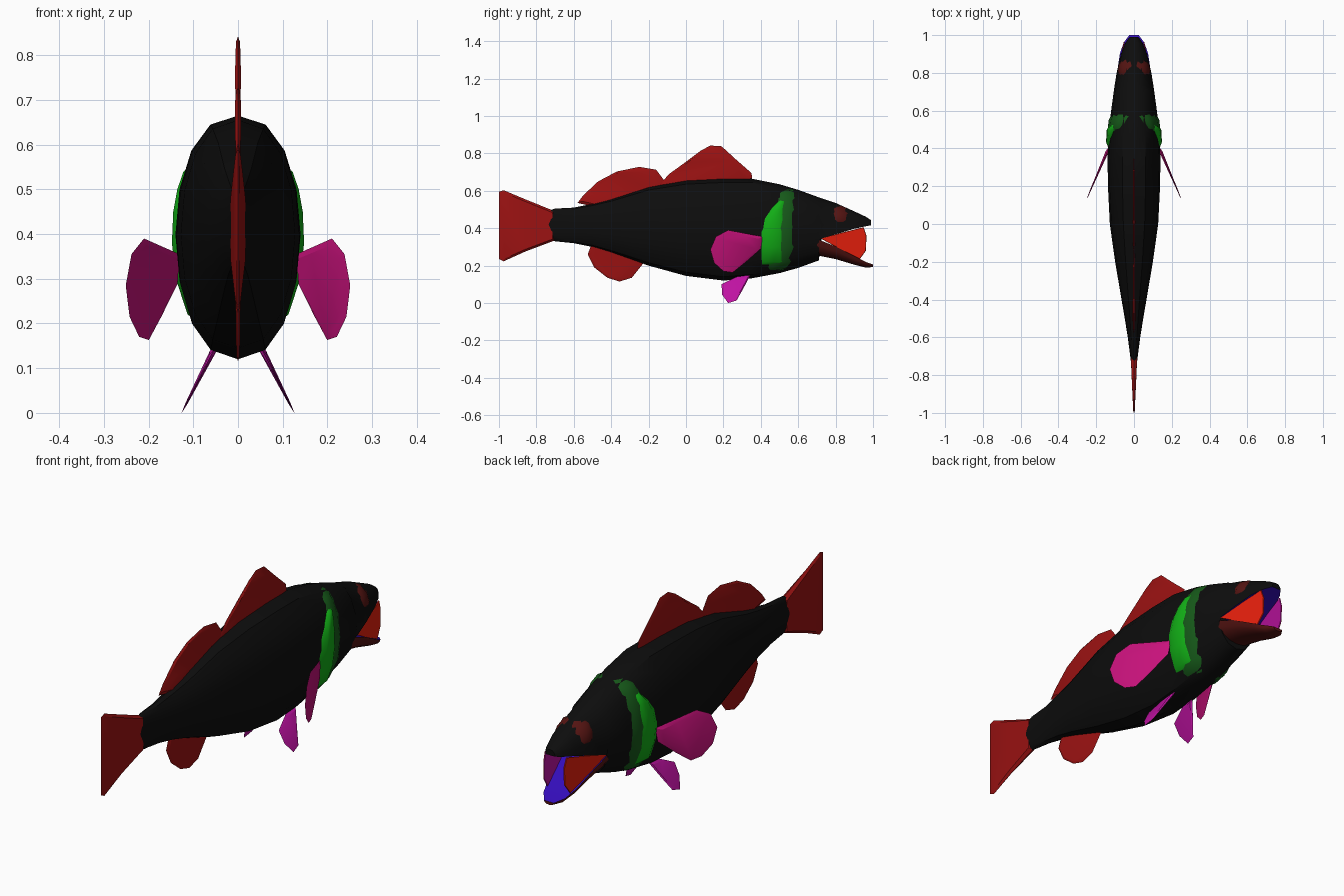
import bpy, bmesh, math

if "Cube" in bpy.data.objects:
    bpy.data.objects.remove(bpy.data.objects["Cube"], do_unlink=True)


def material(name, r, g, b):
    m = bpy.data.materials.new(name)
    m.use_nodes = True
    m.diffuse_color = (r, g, b, 1)
    bsdf = m.node_tree.nodes["Principled BSDF"]
    bsdf.inputs["Base Color"].default_value = (r, g, b, 1)
    return m


BLACK = material("body black", .004, .004, .004)
RED = material("fin red", .33, .006, .006)
DARK_RED = material("dark red", .09, .007, .006)
CHEEK = material("bright red", .85, .015, .004)
PINK = material("fin magenta", .58, .006, .2)
PURPLE = material("purple magenta", .52, .006, .36)
GREEN = material("bright green", .006, .42, .008)
DARK_GREEN = material("dark green", .008, .1, .01)
BLUE = material("mouth blue", .035, .004, .5)


def finish(name, bm, mats, angle=35):
    me = bpy.data.meshes.new(name)
    bm.to_mesh(me)
    bm.free()
    for m in mats:
        me.materials.append(m)
    ob = bpy.data.objects.new(name, me)
    bpy.context.collection.objects.link(ob)
    bpy.ops.object.select_all(action='DESELECT')
    ob.select_set(True)
    bpy.context.view_layer.objects.active = ob
    bpy.ops.object.shade_smooth_by_angle(angle=math.radians(angle))
    return ob


# Stations along the fish: y, top, bottom, half width
BODY = [(-.775, .46, .39, .008), (-.755, .488, .35, .013), (-.7, .505, .33, .02),
        (-.6, .51, .32, .033), (-.5, .53, .30, .049), (-.4, .555, .27, .066),
        (-.2, .62, .2, .1), (0, .655, .145, .128), (.2, .665, .12, .138),
        (.35, .665, .132, .14), (.5, .635, .16, .133), (.6, .605, .188, .121),
        (.71, .565, .228, .106)]
HEAD = [(.725, .56, .13, .104), (.8, .535, .2, .092), (.9, .49, .305, .07),
        (.96, .462, .358, .046), (.99, .442, .39, .024)]
JAW = [(.7, .43, .255, .1), (.8, .37, .235, .09), (.9, .295, .205, .075),
       (.96, .25, .19, .055), (1, .22, .192, .025)]
POWER = .85


def ring(bm, station, cut=0, n=16):
    y, top, bottom, w = station
    mid, rad = (top + bottom) / 2, (top - bottom) / 2
    verts = []
    for i in range(n):
        a = 2 * math.pi * i / n
        s = math.sin(a)
        z = mid + rad * math.cos(a)
        if cut > 0:
            z = max(z, mid)
        if cut < 0:
            z = min(z, mid)
        verts.append(bm.verts.new((math.copysign(w * abs(s) ** POWER, s), y, z)))
    return verts


def loft(name, rings, bm, mats, inner):
    for a, b in zip(rings, rings[1:]):
        for i in range(len(a)):
            j = (i + 1) % len(a)
            bm.faces.new((a[i], a[j], b[j], b[i]))
    bm.faces.new(rings[0])
    bm.faces.new(rings[-1])
    bmesh.ops.recalc_face_normals(bm, faces=bm.faces)
    for f in bm.faces:
        f.material_index = int(inner(f.normal, f.calc_center_median()))
    return finish(name, bm, mats)


# Body with upper jaw, flat blue palate
bm = bmesh.new()
loft("body", [ring(bm, s) for s in BODY] + [ring(bm, s, 1) for s in HEAD], bm,
     [BLACK, BLUE], lambda n, c: c.y > .71 and n.z < -.5 and c.z > .3)

# Lower jaw with flat blue floor
bm = bmesh.new()
loft("lower_jaw", [ring(bm, s, -1) for s in JAW], bm, [DARK_RED, BLUE],
     lambda n, c: n.z > .5)


# Fin: sharp outer rim, raised inner panel on both sides, thinner away from root
def fin(name, outline, mats, root, t, inset=.87, taper=.85, offset=None, side=1):
    bm = bmesh.new()
    n = len(outline)
    cy = sum(p[0] for p in outline) / n
    cz = sum(p[1] for p in outline) / n
    inner = [(cy + (y - cy) * inset, cz + (z - cz) * inset) for y, z in outline]
    far = max(math.dist(p, root) for p in outline)

    def vert(p, sign):
        x = offset(*p) if offset else 0
        x += sign * t * (1 - taper * math.dist(p, root) / far)
        return bm.verts.new((x * side, *p))

    rim = [vert(p, 0) for p in outline]
    for sign in (1, -1):
        panel = [vert(p, sign) for p in inner]
        bm.faces.new(panel)
        for i in range(n):
            j = (i + 1) % n
            bm.faces.new((rim[i], rim[j], panel[j], panel[i]))
    bmesh.ops.recalc_face_normals(bm, faces=bm.faces)
    if len(mats) > 1:
        for f in bm.faces:
            f.material_index = int(f.normal.x * side < 0)
    return finish(name, bm, mats, 20)


fin("tail_fin", [(-.7, .49), (-.86, .555), (-.975, .603), (-1, .595), (-1, .235),
                 (-.975, .223), (-.86, .275), (-.7, .335)], [RED], (-.7, .41), .02, .92)
fin("front_dorsal_fin", [(-.15, .6), (-.13, .645), (-.09, .69), (0, .755), (.08, .815),
                         (.13, .842), (.19, .838), (.27, .765), (.35, .695),
                         (.36, .62)], [RED], (.1, .62), .014, .9)
fin("rear_dorsal_fin", [(-.42, .5), (-.58, .535), (-.55, .575), (-.47, .65), (-.37, .703),
                        (-.25, .728), (-.16, .713), (-.12, .66), (-.13, .58)],
    [RED], (-.35, .53), .014, .9)
fin("anal_fin", [(-.5, .33), (-.525, .26), (-.49, .19), (-.42, .135), (-.355, .115),
                 (-.29, .135), (-.23, .21), (-.22, .26)], [RED], (-.38, .3), .014, .9)

PECTORAL = [(.41, .355), (.33, .37), (.225, .39), (.16, .355), (.13, .285), (.15, .215),
            (.2, .17), (.25, .163), (.315, .215), (.4, .29)]
PELVIC = [(.345, .15), (.27, .14), (.19, .1), (.193, .045), (.225, 0), (.27, .013),
          (.305, .075)]
MOUTH_SIDE = [(.72, .345), (.84, .378), (.95, .405), (.965, .36), (.962, .28),
              (.93, .235), (.83, .285)]


def width_at(y, z):
    stations = BODY + HEAD
    for a, b in zip(stations, stations[1:]):
        if a[0] <= y <= b[0]:
            k = (y - a[0]) / (b[0] - a[0])
            top, bottom, w = [p + (q - p) * k for p, q in zip(a[1:], b[1:])]
            u = (2 * z - top - bottom) / (top - bottom)
            return w * max(0, 1 - u * u) ** (POWER / 2)
    return 0


# Raised plate following the body; rows are height, rear y, front y
def plate(name, rows, mat, lift, side, cols=5):
    bm = bmesh.new()
    grid = []
    for r, (z, y0, y1) in enumerate(rows):
        line = []
        for c in range(cols):
            y = y0 + (y1 - y0) * c / (cols - 1)
            edge = r in (0, len(rows) - 1) or c in (0, cols - 1)
            x = width_at(y, z) + (-.003 if edge else lift)
            line.append(bm.verts.new((x * side, y, z)))
        grid.append(line)
    for a, b in zip(grid, grid[1:]):
        for i in range(cols - 1):
            q = (a[i], a[i + 1], b[i + 1], b[i])
            bm.faces.new(q if side > 0 else q[::-1])
    return finish(name, bm, [mat], 50)


GILL_REAR = [(.205, .405, .53), (.22, .4, .535), (.3, .398, .53), (.38, .4, .53),
             (.45, .42, .53), (.5, .45, .53), (.54, .49, .53), (.555, .505, .53)]
GILL_FRONT = [(.175, .45, .52), (.19, .44, .54), (.22, .45, .56), (.3, .47, .58),
              (.4, .48, .575), (.5, .48, .58), (.56, .49, .58), (.59, .505, .58),
              (.61, .53, .57)]
EYE = [(.43, .81, .85), (.445, .795, .86), (.48, .785, .87), (.505, .79, .86),
       (.518, .8, .835)]

# Paired parts
for side, label in ((1, "left"), (-1, "right")):
    fin(label + "_pectoral_fin", PECTORAL, [PINK], (.4, .32), .01, .85,
        offset=lambda y, z: .135 + (.4 - y) * .43, side=side)
    fin(label + "_pelvic_fin", PELVIC, [PURPLE], (.34, .14), .008, .85,
        offset=lambda y, z: .052 + (.145 - z) * .51, side=side)
    fin(label + "_mouth_side", MOUTH_SIDE, [CHEEK, PURPLE], (.72, .345), .003, .98, 0,
        offset=lambda y, z: .1 - (y - .72) * .2, side=side)
    plate(label + "_gill_cover", GILL_REAR, GREEN, .012, side)
    plate(label + "_gill_band", GILL_FRONT, DARK_GREEN, .007, side)
    plate(label + "_eye", EYE, DARK_RED, .007, side)
